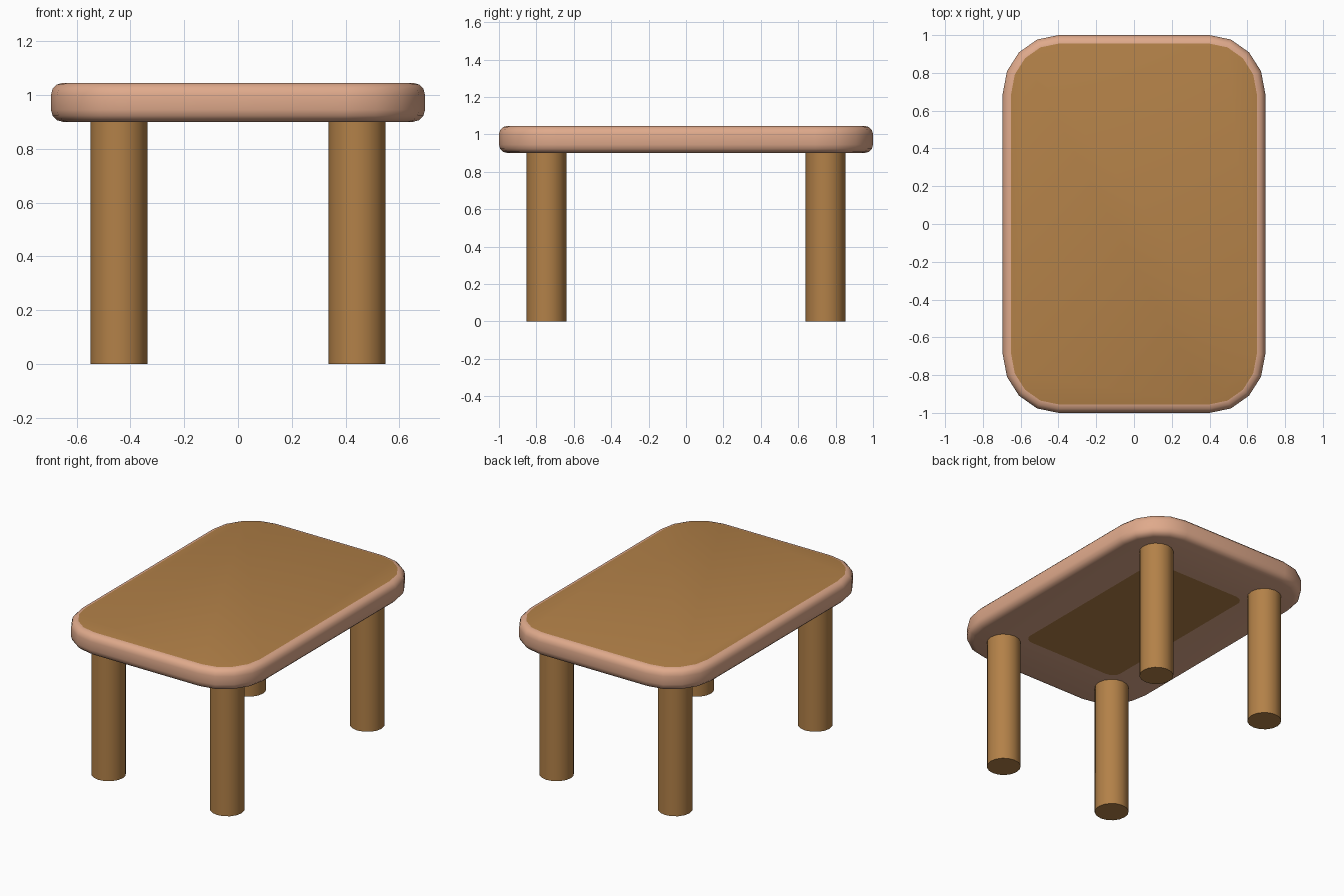
import bpy, bmesh, math

if "Cube" in bpy.data.objects:
    bpy.data.objects.remove(bpy.data.objects["Cube"])


def material(name, rgb):
    m = bpy.data.materials.new(name)
    m.diffuse_color = (*rgb, 1)
    m.use_nodes = True
    m.node_tree.nodes["Principled BSDF"].inputs["Base Color"].default_value = m.diffuse_color
    return m


brown = material("brown_wood", (0.45, 0.22, 0.065))
pink = material("pale_edge", (0.74, 0.40, 0.26))


def outline(hx, hy, rx, ry, z, steps=4):
    """Rounded rectangle with elliptical corners."""
    pts = []
    for q, (sx, sy) in enumerate([(1, 1), (-1, 1), (-1, -1), (1, -1)]):
        for i in range(steps + 1):
            a = math.radians(90 * (q + i / steps))
            pts.append((sx * (hx - rx) + rx * math.cos(a),
                        sy * (hy - ry) + ry * math.sin(a), z))
    return pts


# Tabletop: stacked outlines from the underside patch up over the rounded rim
BOTTOM, TOP, R = 0.9, 1.045, 0.045
rings = [outline(0.37, 0.635, 0.07, 0.06, BOTTOM)]
for base, start in ((BOTTOM + R, -90), (TOP - R, 0)):
    for i in range(4):
        a = math.radians(start + 30 * i)
        d = R * (1 - math.cos(a))
        rings.append(outline(0.695 - d, 1 - d, 0.295 - d, 0.31 - d,
                             base + R * math.sin(a)))

bm = bmesh.new()
loops = [[bm.verts.new(p) for p in ring] for ring in rings]
for low, high in zip(loops, loops[1:]):
    n = len(low)
    for i in range(n):
        j = (i + 1) % n
        bm.faces.new((low[i], low[j], high[j], high[i]))
for f in (bm.faces.new(loops[0][::-1]), bm.faces.new(loops[-1])):
    f.material_index = 1
mesh = bpy.data.meshes.new("tabletop")
bm.to_mesh(mesh)
bm.free()
top = bpy.data.objects.new("tabletop", mesh)
bpy.context.collection.objects.link(top)
mesh.materials.append(pink)
mesh.materials.append(brown)
bpy.ops.object.select_all(action='DESELECT')
bpy.context.view_layer.objects.active = top
top.select_set(True)
bpy.ops.object.shade_smooth_by_angle(angle=math.radians(40))

# Four round legs
for sx, side in ((-1, "left"), (1, "right")):
    for sy, end in ((-1, "front"), (1, "back")):
        bpy.ops.mesh.primitive_cylinder_add(
            vertices=16, radius=0.1065, depth=BOTTOM,
            location=(sx * 0.4425, sy * 0.746, BOTTOM / 2))
        leg = bpy.context.object
        leg.name = f"{end}_{side}_leg"
        leg.data.materials.append(brown)
        bpy.ops.object.shade_smooth_by_angle(angle=math.radians(40))
